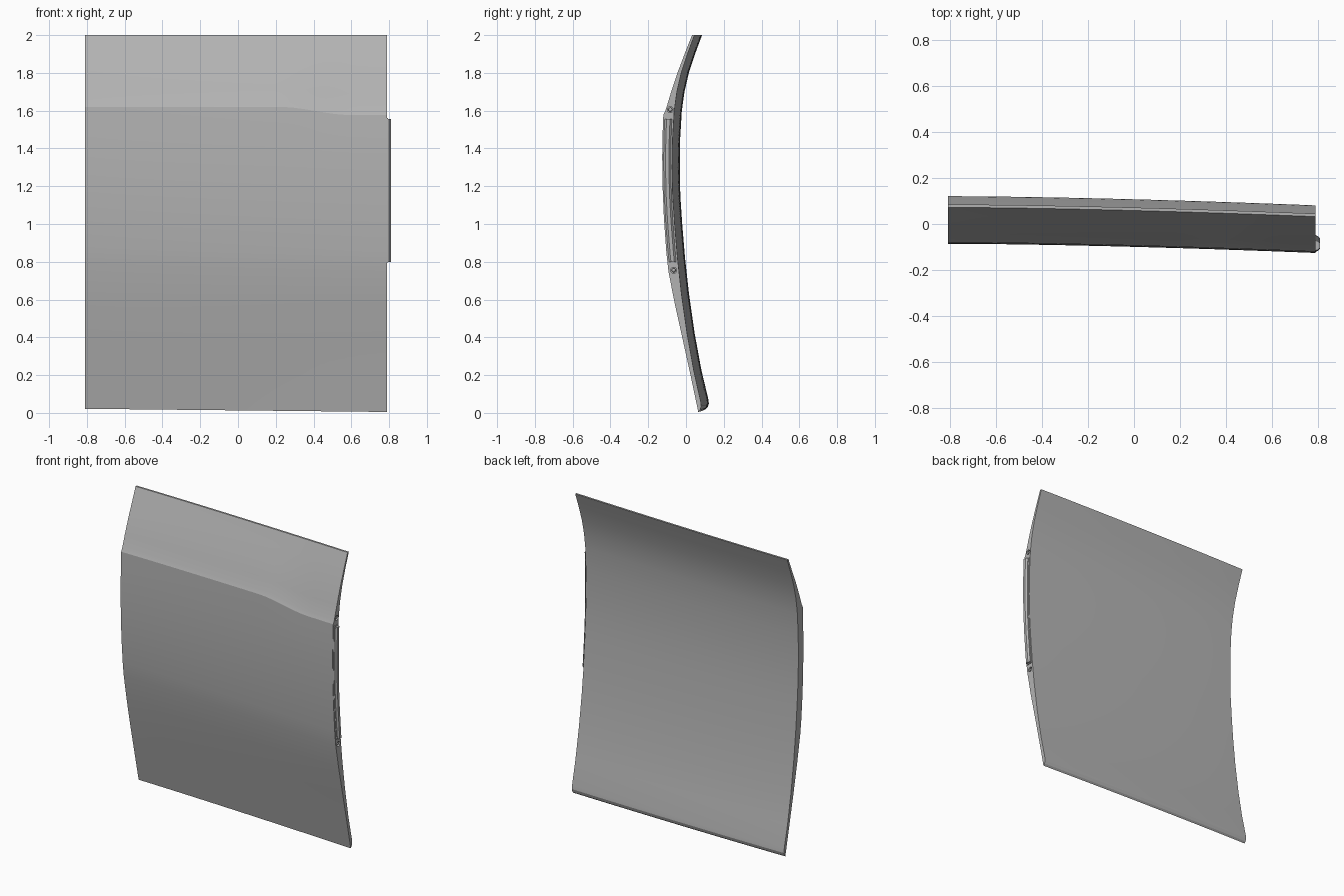
import bpy, bmesh, math
from mathutils import Vector

cube = bpy.data.objects.get("Cube")
if cube:
    bpy.data.objects.remove(cube, do_unlink=True)

grey = bpy.data.materials.new("metal grey")
grey.use_nodes = True
grey.diffuse_color = (0.45, 0.45, 0.45, 1)
grey.node_tree.nodes["Principled BSDF"].inputs["Base Color"].default_value = (0.45, 0.45, 0.45, 1)

LEFT, RIGHT = -0.81, 0.79

# Profiles at the +x end, as (y, z) from bottom to top
LOWER = [(0.065, 0.005), (0.024, 0.2), (-0.02, 0.4), (-0.06, 0.58), (-0.093, 0.75)]
MIDDLE = [(-0.104, 0.85), (-0.117, 1.03), (-0.124, 1.2), (-0.126, 1.36), (-0.124, 1.5), (-0.12, 1.62)]
UPPER = [(-0.108, 1.645), (-0.082, 1.72), (-0.044, 1.82), (-0.005, 1.91), (0.032, 2.0)]
BACK = [(0.045, 2.0), (0.008, 1.9), (-0.025, 1.8), (-0.048, 1.7), (-0.062, 1.6), (-0.071, 1.45),
        (-0.073, 1.3), (-0.07, 1.15), (-0.06, 1.0), (-0.045, 0.82), (-0.024, 0.63), (0.006, 0.42),
        (0.042, 0.22), (0.078, 0.06), (0.081, 0.035), (0.075, 0.016)]
FRONT = LOWER + MIDDLE + UPPER


def bow(x):
    """Backward sweep of the panel towards its -x edge."""
    t = (x - LEFT) / (RIGHT - LEFT)
    return 0.04 * (1 - t ** 1.6)


def smooth(a, b, x):
    t = min(max((x - a) / (b - a), 0), 1)
    return t * t * (3 - 2 * t)


def sample(profile, z):
    for (y0, z0), (y1, z1) in zip(profile, profile[1:]):
        if min(z0, z1) <= z <= max(z0, z1):
            return y0 + (y1 - y0) * (z - z0) / (z1 - z0)
    return profile[-1][0]


def finish(name, bm, angle):
    bmesh.ops.recalc_face_normals(bm, faces=bm.faces)
    mesh = bpy.data.meshes.new(name)
    bm.to_mesh(mesh)
    bm.free()
    mesh.materials.append(grey)
    ob = bpy.data.objects.new(name, mesh)
    bpy.context.collection.objects.link(ob)
    bpy.ops.object.select_all(action='DESELECT')
    ob.select_set(True)
    bpy.context.view_layer.objects.active = ob
    bpy.ops.object.shade_smooth_by_angle(angle=math.radians(angle))
    return ob


def loft(name, rings, angle):
    bm = bmesh.new()
    loops = [[bm.verts.new(p) for p in ring] for ring in rings]
    n = len(loops[0])
    for a, b in zip(loops, loops[1:]):
        for i in range(n):
            j = (i + 1) % n
            bm.faces.new((a[i], a[j], b[j], b[i]))
    bm.faces.new(loops[0])
    bm.faces.new(loops[-1])
    return finish(name, bm, angle)


# Curved panel: front creases dip towards the +x edge
def panel_ring(x):
    ring = []
    t = (x - LEFT) / (RIGHT - LEFT)
    for i, (y, z) in enumerate(FRONT + BACK):
        if i < len(FRONT):
            weight = max(0, 1 - abs(z - 1.63) / 0.3)
            z -= 0.045 * smooth(0.22, 0.6, x) * weight
            z += 0.03 * (1 - t) * max(0, 1 - abs(z - 0.75) / 0.4)
        if z < 0.3:
            z += 0.017 * (1 - t) * (1 - z / 0.3)
        ring.append(Vector((x, y + bow(x), z)))
    return ring


STEPS = 32
panel = loft("curved_panel", [panel_ring(LEFT + (RIGHT - LEFT) * i / STEPS) for i in range(STEPS + 1)], 14)

# Screw recesses in the +x edge, each with a domed screw head
for label, y, z in (("upper", -0.083, 1.605), ("lower", -0.065, 0.755)):
    bpy.ops.mesh.primitive_cylinder_add(vertices=24, radius=0.016, depth=0.04,
                                        location=(RIGHT, y, z), rotation=(0, math.pi / 2, 0))
    cutter = bpy.context.object
    cutter.hide_render = True
    hole = panel.modifiers.new("hole", 'BOOLEAN')
    hole.operation = 'DIFFERENCE'
    hole.object = cutter
    bpy.context.view_layer.objects.active = panel
    bpy.ops.object.modifier_apply(modifier="hole")
    bpy.data.objects.remove(cutter, do_unlink=True)
    bm = bmesh.new()
    bmesh.ops.create_uvsphere(bm, u_segments=16, v_segments=8, radius=0.011)
    bmesh.ops.translate(bm, verts=bm.verts, vec=(RIGHT - 0.012, y, z))
    finish(label + "_screw", bm, 60)


# Raised rails on the +x edge that follow the panel curve
def rail(name, section, z0, z1, count=20):
    rings = []
    for i in range(count + 1):
        z = z0 + (z1 - z0) * i / count
        mid = (sample(FRONT, z) + sample(BACK, z)) / 2
        rings.append([Vector((RIGHT + dx, mid + dy, z)) for dx, dy in section])
    loft(name, rings, 25)


rail("edge_rail_base", [(-0.01, -0.023), (0.005, -0.023), (0.005, 0.023), (-0.01, 0.023)], 0.795, 1.56)
rail("edge_rail", [(0, -0.019), (0.01, -0.019), (0.02, -0.009), (0.02, 0.009), (0.01, 0.019), (0, 0.019)],
     0.8, 1.555)
